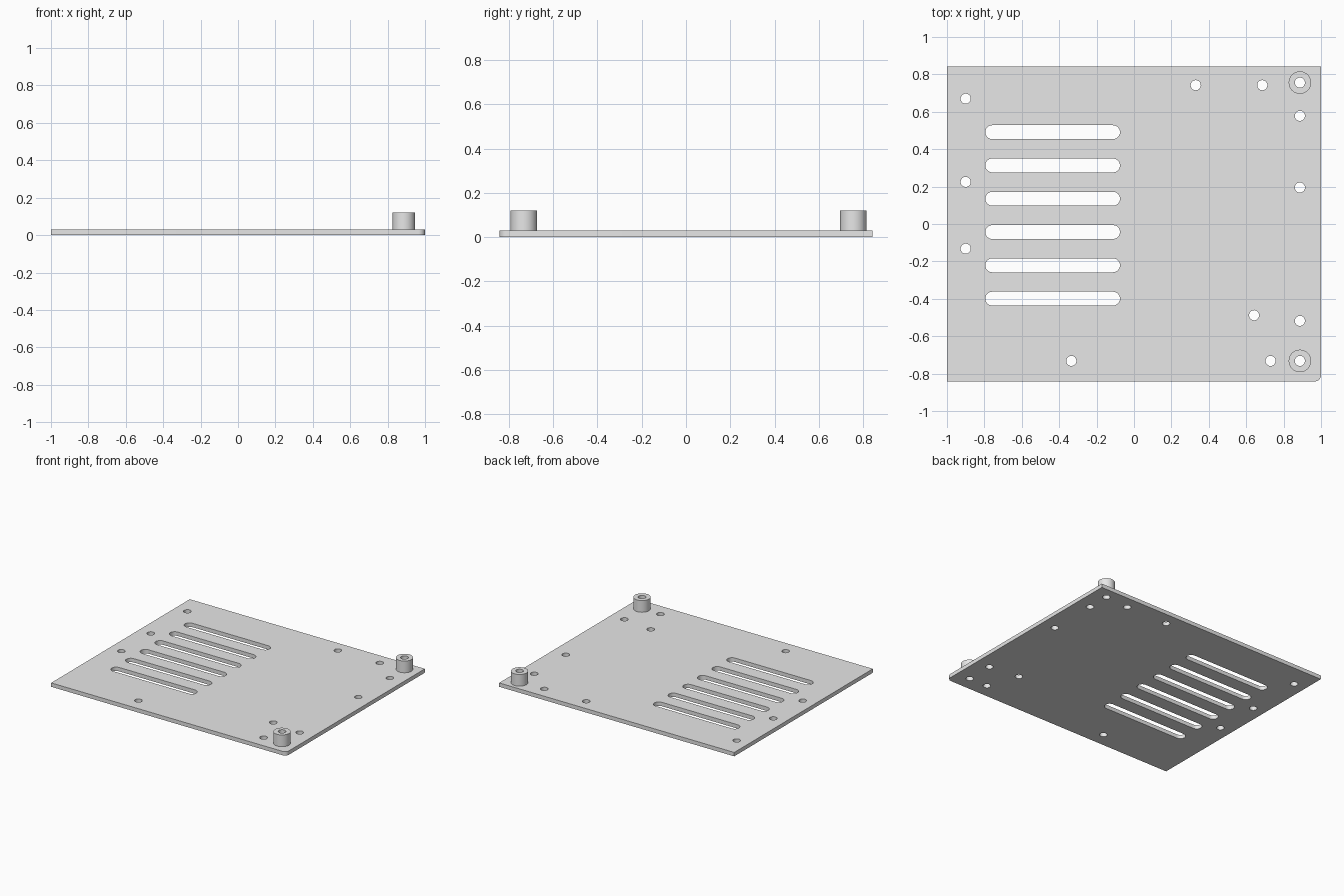
import bpy
import bmesh
from math import cos, sin, pi, radians

cube = bpy.data.objects.get("Cube")
if cube:
    bpy.data.objects.remove(cube, do_unlink=True)

HALF_X, HALF_Y = 1.0, 0.842
PLATE_TOP, POST_TOP = 0.03, 0.12
HOLE_R, POST_R = 0.027, 0.06
CORNER_R = 0.035
SLOT_R = 0.037

grey = bpy.data.materials.new("light grey")
grey.use_nodes = True
grey.diffuse_color = (0.8, 0.8, 0.8, 1)
grey.node_tree.nodes["Principled BSDF"].inputs["Base Color"].default_value = (0.8, 0.8, 0.8, 1)


def arc(cx, cy, r, start, end, steps):
    """Points on an arc, angles in degrees."""
    angles = [radians(start + (end - start) * i / steps) for i in range(steps + 1)]
    return [(cx + r * cos(a), cy + r * sin(a)) for a in angles]


def circle(cx, cy, r, sides=32):
    return arc(cx, cy, r, 0, 360, sides)[:-1]


def slot(x0, x1, y, r):
    return arc(x0, y, r, 90, 270, 14) + arc(x1, y, r, -90, 90, 14)


def extrude_outlines(name, outlines, z0, z1):
    """Fill a closed outline with holes and extrude it from z0 to z1."""
    curve = bpy.data.curves.new(name + " profile", "CURVE")
    curve.dimensions = "2D"
    curve.fill_mode = "BOTH"
    curve.extrude = (z1 - z0) / 2
    for points in outlines:
        spline = curve.splines.new("POLY")
        spline.points.add(len(points) - 1)
        for p, (x, y) in zip(spline.points, points):
            p.co = (x, y, 0, 1)
        spline.use_cyclic_u = True
    temp = bpy.data.objects.new(name + " profile", curve)
    bpy.context.collection.objects.link(temp)
    bpy.context.view_layer.update()
    graph = bpy.context.evaluated_depsgraph_get()
    mesh = bpy.data.meshes.new_from_object(temp.evaluated_get(graph))
    bpy.data.objects.remove(temp, do_unlink=True)

    # Weld caps to walls
    bm = bmesh.new()
    bm.from_mesh(mesh)
    bmesh.ops.remove_doubles(bm, verts=bm.verts, dist=0.0001)
    bmesh.ops.translate(bm, verts=bm.verts, vec=(0, 0, (z0 + z1) / 2))
    bmesh.ops.recalc_face_normals(bm, faces=bm.faces)
    bm.to_mesh(mesh)
    bm.free()
    mesh.materials.clear()
    mesh.materials.append(grey)

    obj = bpy.data.objects.new(name, mesh)
    bpy.context.collection.objects.link(obj)
    bpy.ops.object.select_all(action="DESELECT")
    obj.select_set(True)
    bpy.context.view_layer.objects.active = obj
    bpy.ops.object.shade_smooth_by_angle(angle=radians(30))
    return obj


# Plate outline with one rounded front corner
outline = [(-HALF_X, -HALF_Y)]
outline += arc(HALF_X - CORNER_R, -HALF_Y + CORNER_R, CORNER_R, -90, 0, 10)
outline += [(HALF_X, HALF_Y), (-HALF_X, HALF_Y)]

# Screw holes and post positions
posts = [(0.887, 0.756), (0.887, -0.732)]
holes = [(-0.9, 0.67), (-0.9, 0.225), (-0.9, -0.132),
         (0.33, 0.742), (0.686, 0.742), (0.887, 0.578), (0.887, 0.195),
         (0.642, -0.488), (0.887, -0.518), (0.73, -0.732), (-0.335, -0.732)]

# Ventilation slots
slots = [slot(-0.795 + SLOT_R, -0.075 - SLOT_R, 0.491 - 0.178 * i, SLOT_R) for i in range(6)]

extrude_outlines("base_plate",
                 [outline] + slots + [circle(x, y, HOLE_R) for x, y in holes + posts],
                 0, PLATE_TOP)

# Hollow mounting posts
for name, (x, y) in zip(("back_post", "front_post"), posts):
    extrude_outlines(name, [circle(x, y, POST_R, 48), circle(x, y, HOLE_R)],
                     PLATE_TOP, POST_TOP)
